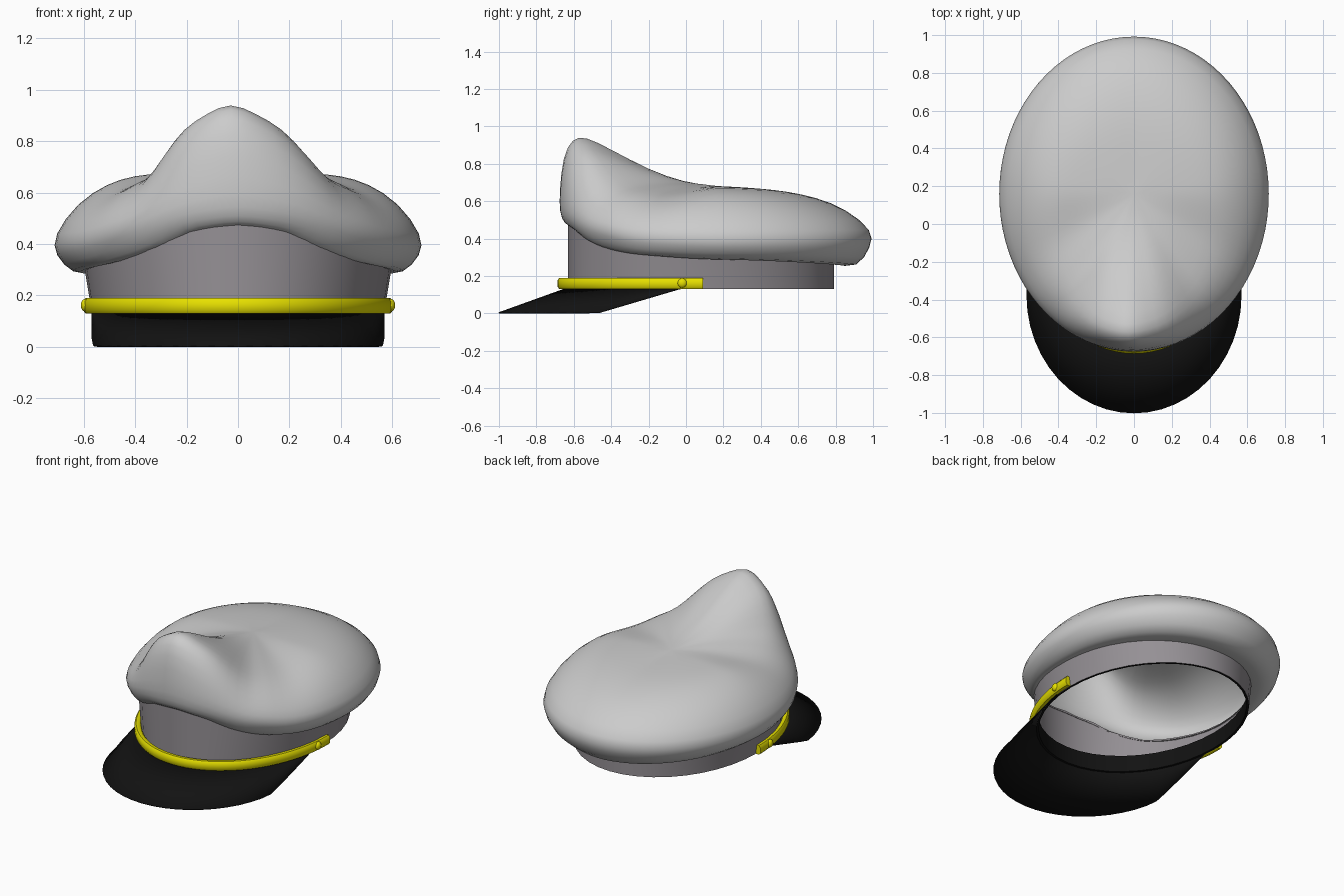
import bpy, bmesh
from math import sin, cos, pi, radians

if "Cube" in bpy.data.objects:
    bpy.data.objects.remove(bpy.data.objects["Cube"])

def material(name, rgb):
    m = bpy.data.materials.new(name)
    m.diffuse_color = (*rgb, 1)
    m.use_nodes = True
    m.node_tree.nodes["Principled BSDF"].inputs["Base Color"].default_value = m.diffuse_color
    return m

BLACK = material("black_leather", (0.006, 0.006, 0.006))
GOLD = material("gold_cord", (0.8, 0.75, 0.0))
DARK = material("band_cloth", (0.3, 0.28, 0.3))

def ellipse(t, a, b, cy, z):
    return (a * sin(t), cy - b * cos(t), z)

def interp(angles, values, t):
    """Cosine interpolation over degrees from the front, mirrored left/right."""
    d = abs((t * 180 / pi + 180) % 360 - 180)
    for i in range(len(angles) - 1):
        if d <= angles[i + 1]:
            f = (d - angles[i]) / (angles[i + 1] - angles[i])
            f = f * 0.5 + (1 - cos(pi * f)) * 0.25
            return values[i] + (values[i + 1] - values[i]) * f
    return values[-1]

def loft(name, rows, closed=True, mat=None, pole=None, caps=False, angle=40):
    bm = bmesh.new()
    vs = [[bm.verts.new(p) for p in r] for r in rows]
    n = len(rows[0])
    for lo, hi in zip(vs, vs[1:]):
        for i in range(n if closed else n - 1):
            j = (i + 1) % n
            bm.faces.new((lo[i], lo[j], hi[j], hi[i]))
    if pole:
        tip = bm.verts.new(pole)
        for i in range(n):
            bm.faces.new((vs[-1][i], vs[-1][(i + 1) % n], tip))
    if caps:
        bm.faces.new(vs[0])
        bm.faces.new(vs[-1])
        bmesh.ops.recalc_face_normals(bm, faces=bm.faces)
    me = bpy.data.meshes.new(name)
    bm.to_mesh(me)
    bm.free()
    ob = bpy.data.objects.new(name, me)
    bpy.context.collection.objects.link(ob)
    if mat:
        me.materials.append(mat)
    bpy.ops.object.select_all(action='DESELECT')
    ob.select_set(True)
    bpy.context.view_layer.objects.active = ob
    bpy.ops.object.shade_smooth_by_angle(angle=radians(angle))
    return ob

N = 40
ring = [2 * pi * i / N for i in range(N)]

# Seam between band and crown, high at the front
SEAM_A = [0, 18, 31, 50, 90, 180]
SEAM_Z = [0.475, 0.45, 0.385, 0.33, 0.295, 0.265]
def seam(t):
    return interp(SEAM_A, SEAM_Z, t)

# Cloth band
loft("band", [[ellipse(t, 0.57, 0.71, 0.08, 0.13) for t in ring],
              [ellipse(t, 0.578, 0.71, 0.08, 0.19) for t in ring],
              [ellipse(t, 0.598, 0.71, 0.08, seam(t) + 0.015) for t in ring]], mat=DARK)

# Inner sweatband
loft("sweatband", [[ellipse(t, 0.56, 0.70, 0.08, 0.24) for t in ring],
                   [ellipse(t, 0.555, 0.695, 0.08, 0.13) for t in ring],
                   [ellipse(t, 0.57, 0.71, 0.08, 0.13) for t in ring]], mat=BLACK)

# Soft crown: each ring gives (scale, height) at angles from the front
ANG = [0, 18, 36, 60, 90, 180]
RINGS = [
    ([0.97, 0.96, 0.94, 0.92, 0.89, 0.91], [0.485, 0.455, 0.36, 0.30, 0.28, 0.235]),
    ([1.00, 1.00, 1.00, 1.00, 0.995, 0.99], [0.54, 0.51, 0.44, 0.38, 0.355, 0.36]),
    ([1.00, 1.00, 1.00, 1.00, 1.005, 1.01], [0.66, 0.60, 0.50, 0.44, 0.43, 0.44]),
    ([0.98, 0.97, 0.94, 0.91, 0.87, 0.83], [0.86, 0.76, 0.58, 0.53, 0.565, 0.56]),
    ([0.92, 0.90, 0.85, 0.78, 0.70, 0.64], [0.955, 0.85, 0.64, 0.59, 0.64, 0.62]),
    ([0.84, 0.82, 0.75, 0.66, 0.56, 0.46], [0.965, 0.86, 0.67, 0.625, 0.668, 0.65]),
    ([0.68, 0.65, 0.58, 0.49, 0.42, 0.32], [0.89, 0.82, 0.69, 0.65, 0.675, 0.662]),
    ([0.43, 0.41, 0.36, 0.30, 0.25, 0.19], [0.77, 0.745, 0.70, 0.675, 0.68, 0.67]),
    ([0.20, 0.19, 0.17, 0.15, 0.12, 0.09], [0.70, 0.698, 0.69, 0.683, 0.68, 0.675]),
]
def crown_point(t, scales, heights):
    s, z = interp(ANG, scales, t), interp(ANG, heights, t)
    x, y, _ = ellipse(t, 0.72 * s, 0.84 * s, 0.16, z)
    return (x - 0.1 * max(0, z - 0.65), y, z)      # peak leans a little sideways

rows = [[ellipse(t, 0.59, 0.705, 0.08, seam(t)) for t in ring]]
rows += [[crown_point(t, s, z) for t in ring] for s, z in RINGS]
crown = loft("crown", rows, pole=(0, 0.16, 0.682), angle=180)
crown.modifiers.new("soften", 'SUBSURF').levels = 1
crown.modifiers["soften"].render_levels = 1

# Visor: sloping sheet from band edge to outer rim
def rim(v):
    s, v = (1 if v >= 0 else -1), abs(v)
    if v < 0.75:
        u = v / 0.75 * pi / 2
        x, y = 0.565 * sin(u), -0.38 - 0.62 * cos(u)
    else:
        x, y = 0.565, -0.38 + (v - 0.75) / 0.25 * 0.35
    return (s * x, y, 0.13 * min(1, max(0, (y + 0.47) / 0.44)))

vals = [i / 16 for i in range(-16, 17)]
outer = [rim(v) for v in vals]
inner = [ellipse(v * radians(84), 0.565, 0.705, 0.08, 0.135) for v in vals]
middle = [tuple((p + q) / 2 for p, q in zip(a, b)) for a, b in zip(outer, inner)]
visor = loft("visor", [outer, middle, inner], closed=False, mat=BLACK)
sol = visor.modifiers.new("thickness", 'SOLIDIFY')
sol.thickness, sol.offset = 0.006, 1

# Chin strap: rounded section swept round the front
section = [(-0.02, -0.02), (-0.01, -0.03), (0.01, -0.03), (0.02, -0.017),
           (0.02, 0.017), (0.01, 0.03), (-0.01, 0.03), (-0.02, 0.02)]
strap = []
for i in range(41):
    t = radians(-90.5 + 181 * i / 40)
    strap.append([ellipse(t, 0.583 + r, 0.752 + r, 0.085, 0.16 + h) for r, h in section])
loft("chin_strap", strap, mat=GOLD, caps=True, angle=50)

# Strap buttons
for side, label in ((1, "right"), (-1, "left")):
    bpy.ops.mesh.primitive_uv_sphere_add(segments=16, ring_count=8, radius=0.025,
                                         location=(side * 0.594, -0.02, 0.162))
    b = bpy.context.object
    b.name = "button_" + label
    b.scale.x = 0.7
    b.data.materials.append(GOLD)
    bpy.ops.object.shade_smooth_by_angle()
